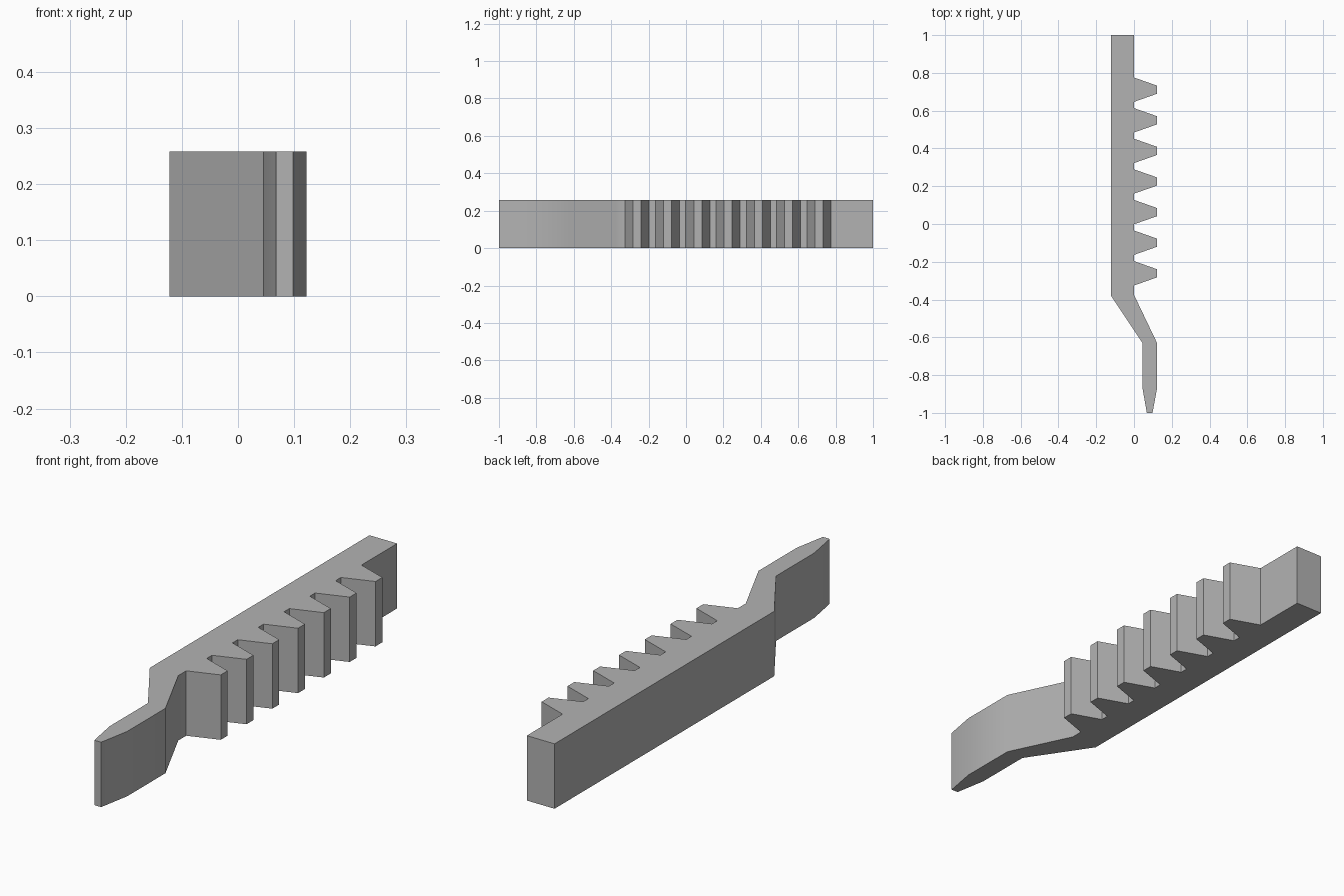
import bpy, bmesh, math

cube = bpy.data.objects.get("Cube")
if cube:
    bpy.data.objects.remove(cube, do_unlink=True)

HEIGHT = 0.258
BACK, ROOT, TIP = -0.122, 0.0, 0.122
TEETH, PITCH, FIRST = 7, 0.162, 0.711
BASE_HALF, TIP_HALF = 0.0645, 0.0215

grey = bpy.data.materials.new("plain_grey")
grey.use_nodes = True
colour = (0.45, 0.45, 0.45, 1)
grey.diffuse_color = colour
grey.node_tree.nodes["Principled BSDF"].inputs["Base Color"].default_value = colour

# Outline: square end, then the row of teeth
outline = [(BACK, 1), (ROOT, 1)]
for i in range(TEETH):
    y = FIRST - i * PITCH
    outline += [(ROOT, y + BASE_HALF), (TIP, y + TIP_HALF),
                (TIP, y - TIP_HALF), (ROOT, y - BASE_HALF)]

# Outline: cranked neck and tapered tang
outline += [(ROOT, -0.375), (TIP, -0.63), (TIP, -0.87), (0.098, -1),
            (0.068, -1), (0.045, -0.87), (0.045, -0.63), (BACK, -0.38)]

# Extrude the outline into a solid bar
bm = bmesh.new()
base = bm.faces.new([bm.verts.new((x, y, 0)) for x, y in outline])
top = bmesh.ops.extrude_face_region(bm, geom=[base], use_keep_orig=True)
bmesh.ops.translate(bm, vec=(0, 0, HEIGHT),
                    verts=[v for v in top["geom"] if isinstance(v, bmesh.types.BMVert)])
bmesh.ops.recalc_face_normals(bm, faces=bm.faces)
mesh = bpy.data.meshes.new("toothed_bar")
bm.to_mesh(mesh)
bm.free()

bar = bpy.data.objects.new("toothed_bar", mesh)
bpy.context.collection.objects.link(bar)
mesh.materials.append(grey)

# Smooth the gentle bends, keep the teeth and rims sharp
bpy.ops.object.select_all(action="DESELECT")
bar.select_set(True)
bpy.context.view_layer.objects.active = bar
bpy.ops.object.shade_smooth_by_angle(angle=math.radians(30))
